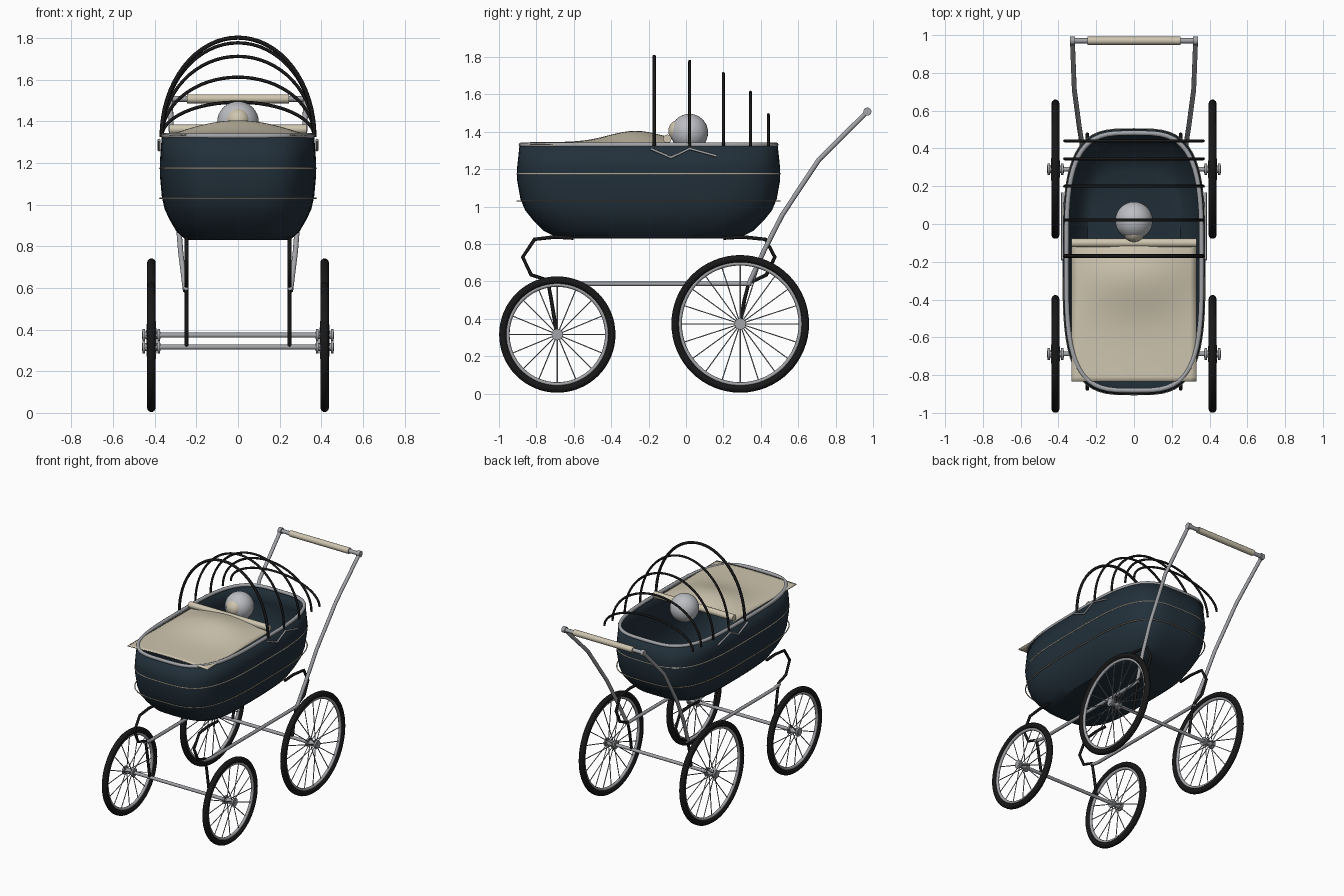
import bpy, bmesh, math
from mathutils import Vector

cube = bpy.data.objects.get("Cube")
if cube:
    bpy.data.objects.remove(cube, do_unlink=True)


def material(name, r, g, b):
    m = bpy.data.materials.new(name)
    m.use_nodes = True
    m.diffuse_color = (r, g, b, 1)
    m.node_tree.nodes["Principled BSDF"].inputs["Base Color"].default_value = (r, g, b, 1)
    return m


NAVY = material("navy", 0.016, 0.03, 0.043)
BLACK = material("black", 0.009, 0.009, 0.009)
METAL = material("metal grey", 0.36, 0.37, 0.39)
CREAM = material("cream", 0.62, 0.56, 0.43)
PALE = material("pale grey", 0.5, 0.51, 0.54)


def smooth(obj, angle=40):
    bpy.ops.object.select_all(action='DESELECT')
    obj.select_set(True)
    bpy.context.view_layer.objects.active = obj
    bpy.ops.object.shade_smooth_by_angle(angle=math.radians(angle))


def mesh_object(name, bm, mat):
    mesh = bpy.data.meshes.new(name)
    bmesh.ops.recalc_face_normals(bm, faces=bm.faces)
    bm.to_mesh(mesh)
    bm.free()
    obj = bpy.data.objects.new(name, mesh)
    bpy.context.collection.objects.link(obj)
    mesh.materials.append(mat)
    smooth(obj)
    return obj


def tube(name, paths, radius, mat, closed=False, sides=2):
    """Round tube swept along one or more paths."""
    curve = bpy.data.curves.new(name, 'CURVE')
    curve.dimensions = '3D'
    curve.bevel_depth = radius
    curve.bevel_resolution = sides
    curve.use_fill_caps = True
    for path in paths:
        spline = curve.splines.new('POLY')
        spline.points.add(len(path) - 1)
        for point, co in zip(spline.points, path):
            point.co = (*co, 1)
        spline.use_cyclic_u = closed
    obj = bpy.data.objects.new(name, curve)
    bpy.context.collection.objects.link(obj)
    curve.materials.append(mat)
    bpy.ops.object.select_all(action='DESELECT')
    obj.select_set(True)
    bpy.context.view_layer.objects.active = obj
    bpy.ops.object.convert(target='MESH')
    smooth(obj, 50)
    return obj


def ball(name, center, radius, mat):
    bm = bmesh.new()
    bmesh.ops.create_uvsphere(bm, u_segments=32, v_segments=16, radius=radius)
    bmesh.ops.translate(bm, verts=bm.verts, vec=center)
    return mesh_object(name, bm, mat)


def bar(name, x0, x1, y, z, radius, mat):
    return tube(name, [[(x0, y, z), (x1, y, z)]], radius, mat, sides=4)


def outline(a, b, z, n=64, power=3.5):
    """Rounded plan shape of the body at one height."""
    pts = []
    for i in range(n):
        t = 2 * math.pi * i / n
        c, s = math.cos(t), math.sin(t)
        pts.append((a * math.copysign(abs(c) ** (2 / power), c),
                    -0.2 + b * math.copysign(abs(s) ** (2 / power), s), z))
    return pts


# Body: open tub lofted through rounded outlines
profile = [(0.25, 0.48, 0.83), (0.295, 0.56, 0.87), (0.33, 0.62, 0.93), (0.353, 0.66, 0.98),
           (0.366, 0.685, 1.04), (0.375, 0.703, 1.14), (0.375, 0.703, 1.21), (0.366, 0.69, 1.33)]
bm = bmesh.new()
rings = [[bm.verts.new(p) for p in outline(*row)] for row in profile]
for low, high in zip(rings, rings[1:]):
    for i in range(len(low)):
        j = (i + 1) % len(low)
        bm.faces.new((low[i], low[j], high[j], high[i]))
bm.faces.new(rings[0])
body = mesh_object("body", bm, NAVY)
wall = body.modifiers.new("wall", 'SOLIDIFY')
wall.thickness = 0.008

# Rim and pinstripes
tube("body_rim", [outline(0.358, 0.682, 1.33)], 0.013, METAL, closed=True)
for name, z in (("lower_stripe", 1.03), ("upper_stripe", 1.175)):
    tube(name, [outline(0.375, 0.703, z)], 0.004, CREAM, closed=True, sides=1)

# Blanket: soft sheet with a hump near the occupant
bm = bmesh.new()
bmesh.ops.create_grid(bm, x_segments=20, y_segments=28, size=1)
for v in bm.verts:
    x, y = v.co.x * 0.33, -0.465 + v.co.y * 0.37
    hump = 0.01 + 0.06 * math.exp(-((y + 0.27) / 0.2) ** 2)
    v.co = Vector((x, y, 1.335 + hump * math.cos(v.co.x * math.pi / 2)))
blanket = mesh_object("blanket", bm, CREAM)
sheet = blanket.modifiers.new("thickness", 'SOLIDIFY')
sheet.thickness = 0.006
bar("blanket_roll", -0.33, 0.33, -0.1, 1.362, 0.023, CREAM)

# Doll head with face
ball("head", (0, 0.018, 1.396), 0.1, PALE)
ball("face", (0, -0.035, 1.404), 0.06, CREAM)

# Hood hoops
for i, (y, top) in enumerate([(-0.17, 1.81), (0.02, 1.785), (0.2, 1.72), (0.345, 1.62), (0.44, 1.5)]):
    arc = [(0.367 * math.cos(math.pi * k / 32), y, 1.325 + (top - 1.333) * math.sin(math.pi * k / 32))
           for k in range(33)]
    tube(f"hood_hoop_{i + 1}", [arc], 0.01 if i == 0 else 0.008, BLACK)


def both_sides(points):
    """Path on the left and its mirror on the right."""
    return [[(s * x, y, z) for x, y, z in points] for s in (1, -1)]


# Hood hinges, rails, springs and handle arms
tube("hood_hinges", both_sides([(0.379, -0.19, 1.31), (0.379, -0.08, 1.262),
                                (0.379, 0.02, 1.31), (0.379, 0.165, 1.27)]), 0.007, METAL)
tube("frame_rails", both_sides([(0.25, -0.75, 0.6), (0.25, -0.68, 0.587), (0.25, 0.35, 0.587)]),
     0.012, METAL)
springs = {
    "front_springs": [(-0.6, 0.832), (-0.7, 0.838), (-0.81, 0.825), (-0.873, 0.73),
                      (-0.828, 0.635), (-0.74, 0.607), (-0.72, 0.5), (-0.69, 0.316)],
    "rear_springs": [(0.2, 0.832), (0.3, 0.838), (0.425, 0.825), (0.475, 0.73),
                     (0.43, 0.635), (0.335, 0.59), (0.312, 0.5), (0.29, 0.373)],
}
for name, path in springs.items():
    tube(name, both_sides([(0.247, y, z) for y, z in path]), 0.01, BLACK)
tube("handle_arms", both_sides([(0.252, 0.335, 0.585), (0.275, 0.42, 0.77), (0.29, 0.515, 0.956),
                                (0.316, 0.71, 1.25), (0.326, 0.97, 1.508)]), 0.013, METAL, sides=3)
bar("handle_bar", -0.335, 0.335, 0.97, 1.508, 0.014, METAL)
bar("handle_grip", -0.245, 0.245, 0.97, 1.508, 0.022, CREAM)
for side, s in (("left", 1), ("right", -1)):
    bar(f"{side}_handle_cap", s * 0.312, s * 0.338, 0.97, 1.508, 0.022, METAL)


def wheel(name, x, y, z, radius, spokes):
    """Tyre, rim, crossed spokes and flanged hub."""
    def circle(r, dx=0):
        return [(x + dx, y + r * math.cos(2 * math.pi * k / 64), z + r * math.sin(2 * math.pi * k / 64))
                for k in range(64)]
    tube(name + "_tyre", [circle(radius - 0.021)], 0.021, BLACK, closed=True, sides=3)
    tube(name + "_rim", [circle(radius - 0.046)], 0.011, METAL, closed=True)
    lines = []
    for k in range(spokes):
        t = 2 * math.pi * k / spokes
        c, s = math.cos(t), math.sin(t)
        dx = 0.022 if k % 2 else -0.022
        lines.append([(x + dx, y + 0.015 * c, z + 0.015 * s),
                      (x, y + (radius - 0.045) * c, z + (radius - 0.045) * s)])
    tube(name + "_spokes", lines, 0.0032, METAL, sides=1)
    bar(name + "_hub", x - 0.045, x + 0.045, y, z, 0.019, METAL)
    for label, dx in (("a", -0.036), ("b", 0.036)):
        bar(f"{name}_hub_flange_{label}", x + dx - 0.006, x + dx + 0.006, y, z, 0.031, METAL)


# Wheels and axles
for end, y, z, radius, spokes in (("front", -0.688, 0.316, 0.312, 16), ("rear", 0.29, 0.373, 0.369, 20)):
    bar(end + "_axle", -0.46, 0.46, y, z, 0.012, METAL)
    for side, s in (("left", 1), ("right", -1)):
        wheel(f"{end}_{side}_wheel", s * 0.416, y, z, radius, spokes)
